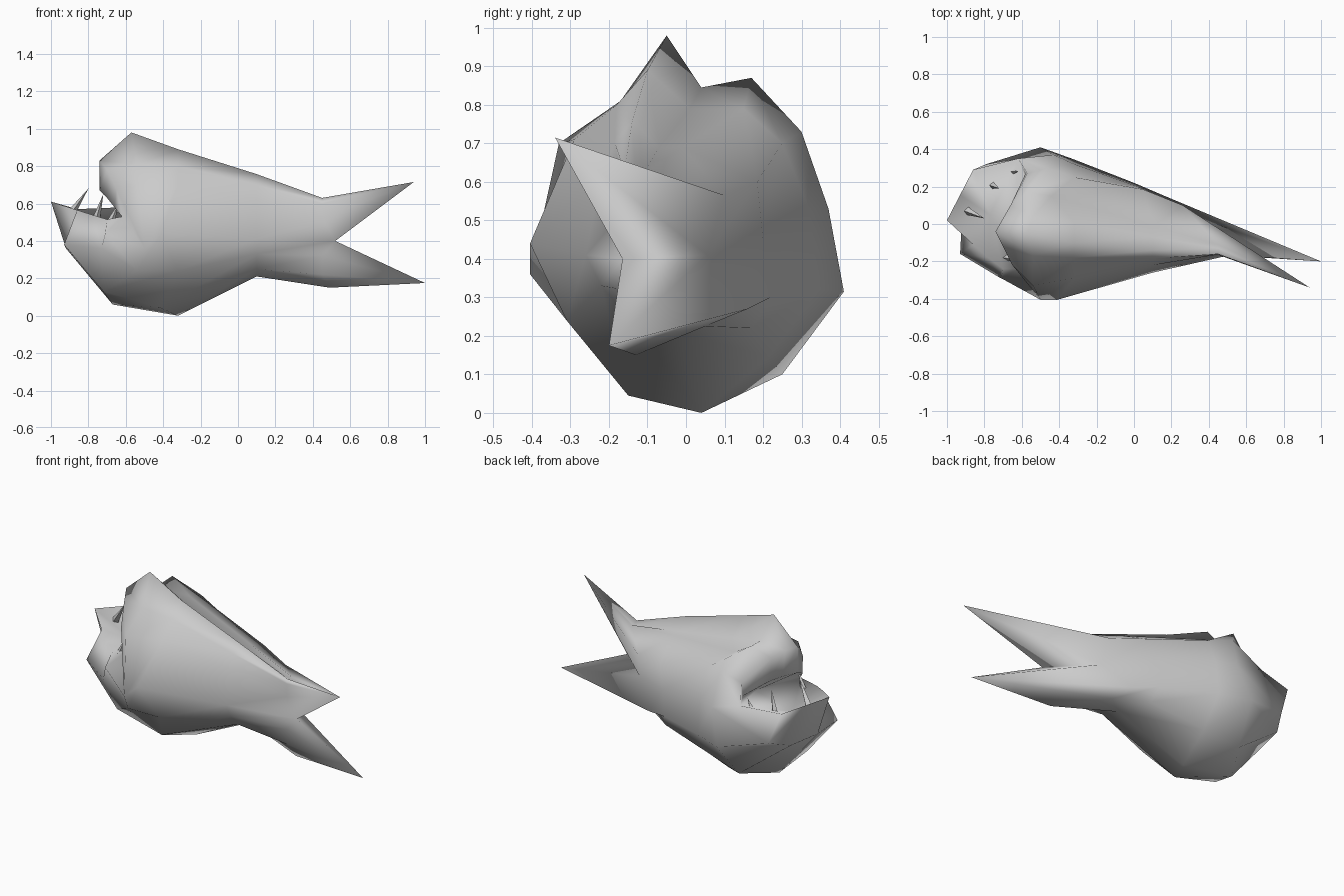
import bpy
import bmesh
import math
from mathutils import Vector

cube = bpy.data.objects.get("Cube")
if cube:
    bpy.data.objects.remove(cube)

grey = bpy.data.materials.new("plain grey")
grey.use_nodes = True
tone = (0.6, 0.6, 0.6, 1)
grey.diffuse_color = tone
grey.node_tree.nodes["Principled BSDF"].inputs["Base Color"].default_value = tone


def make_object(name, bm, smooth_angle=None):
    """Weld, orient and shade a finished mesh."""
    bmesh.ops.remove_doubles(bm, verts=bm.verts, dist=0.001)
    bmesh.ops.recalc_face_normals(bm, faces=bm.faces)
    mesh = bpy.data.meshes.new(name)
    bm.to_mesh(mesh)
    bm.free()
    mesh.materials.append(grey)
    obj = bpy.data.objects.new(name, mesh)
    bpy.context.collection.objects.link(obj)
    if smooth_angle:
        bpy.ops.object.select_all(action='DESELECT')
        bpy.context.view_layer.objects.active = obj
        obj.select_set(True)
        bpy.ops.object.shade_smooth_by_angle(angle=math.radians(smooth_angle))
    return obj


def face(bm, points):
    bm.faces.new([bm.verts.new(p) for p in points])


def strip(bm, first, second):
    """Bridge two rows of equal length; repeated points give triangles."""
    for i in range(len(first) - 1):
        quad = (first[i], first[i + 1], second[i + 1], second[i])
        corners = list(dict.fromkeys(quad))
        if len(corners) > 2:
            face(bm, corners)


def fan(bm, row, tip):
    for a, b in zip(row, row[1:]):
        face(bm, (a, b, tip))


def ring(x, *section):
    """Closed cross-section; a point of three values sets its own x."""
    points = [p if len(p) == 3 else (x, *p) for p in section]
    return points + points[:1]


# Body sections: near flank, ridge, groove, second ridge, far flank, belly
head = ring(-.54, (-.50, -.405, .36), (-.33, .70), (-.17, .81), (-.57, -.05, .98),
            (.04, .845), (-.57, .17, .87), (-.46, .30, .73), (-.43, .37, .53),
            (-.50, .41, .315), (.25, .10), (-.67, .04, .06), (-.72, -.16, .13),
            (-.31, .24))
shoulder = ring(-.32, (-.41, -.405, .44), (-.29, .71), (-.18, .80), (-.10, .89),
                (.01, .79), (-.44, .15, .79), (.25, .70), (.32, .53), (.345, .32),
                (.215, .145), (.04, 0), (-.42, -.15, .045), (-.31, .24))
waist = ring(.10, (-.26, .41), (-.22, .62), (-.185, .70), (-.14, .757), (-.07, .69),
             (-.01, .69), (.05, .185, .60), (.02, .20, .45), (0, .22, .30),
             (.02, .17, .22), (-.02, .21), (-.15, .25), (-.22, .33))

# Tail root: the far side stops at a rim, hollow towards the notch
root = ring(.45, (.52, -.165, .40), (-.165, .52), (-.163, .60), (-.16, .63),
            (-.13, .61), (-.11, .62), (.26, .10, .565), (.28, .055, .41),
            (.14, .16, .27), (.20, .05, .225), (.49, -.13, .15), (-.155, .22),
            (-.165, .32))

# Mouth corners, lips and chin
near_corner = (-.62, -.24, .53)
far_corner = (-.62, .35, .58)
muzzle = [near_corner, (-.65, -.22, .68), (-.70, -.12, .78), (-.74, -.04, .83),
          (-.70, .03, .82), (-.66, .10, .79), (-.57, .27, .68), far_corner]
upper_lip = [near_corner, (-.66, -.20, .58), (-.70, -.12, .63), (-.74, -.04, .67),
             (-.69, .03, .66), (-.64, .09, .64), (-.58, .27, .60), far_corner]
chin = [far_corner, (-.79, .32, .38), (-.86, .20, .34), (-.92, .02, .36),
        (-.93, -.16, .38), (-.73, -.28, .36), (-.71, -.29, .44), near_corner]
lower_lip = [far_corner, (-.86, .29, .57), (-.93, .155, .59), (-1, .02, .61),
             (-.86, -.11, .565), (-.78, -.18, .54), (-.70, -.24, .515), near_corner]
throat = (-.50, .03, .52)
mouth_floor = (-.77, .05, .47)

bm = bmesh.new()
for a, b in ((head, shoulder), (shoulder, waist), (waist, root)):
    strip(bm, a, b)

# Upper and lower jaws close around the mouth cavity
strip(bm, head[:8], muzzle)
strip(bm, muzzle, upper_lip)
fan(bm, upper_lip, throat)
strip(bm, head[7:] + head[-1:], chin)
strip(bm, chin, lower_lip)
fan(bm, lower_lip, mouth_floor)
for corner in (near_corner, far_corner):
    face(bm, (corner, throat, mouth_floor))

# Two pointed tail lobes meet at the notch
for row, tip in ((root[:8], (.94, -.34, .715)), (root[7:], (1, -.20, .175))):
    fan(bm, row + row[:1], tip)
make_object("fish_body", bm, 120)

# Teeth: slim four-sided spikes on the lower jaw
teeth = [((-.89, .07, .55), (-.80, .03, .68)), ((-.76, .21, .51), (-.72, .19, .65)),
         ((-.68, -.18, .50), (-.64, -.19, .60)), ((-.66, .28, .52), (-.62, .28, .60))]
for n, (base, tip) in enumerate(teeth, 1):
    base, tip = Vector(base), Vector(tip)
    axis = (tip - base).normalized()
    side = axis.cross(Vector((0, 1, 0))).normalized() * .022
    across = axis.cross(side)
    foot = [base + side, base + across, base - side, base - across]
    bm = bmesh.new()
    face(bm, foot)
    fan(bm, foot + foot[:1], tip)
    make_object(f"tooth_{n}", bm)
